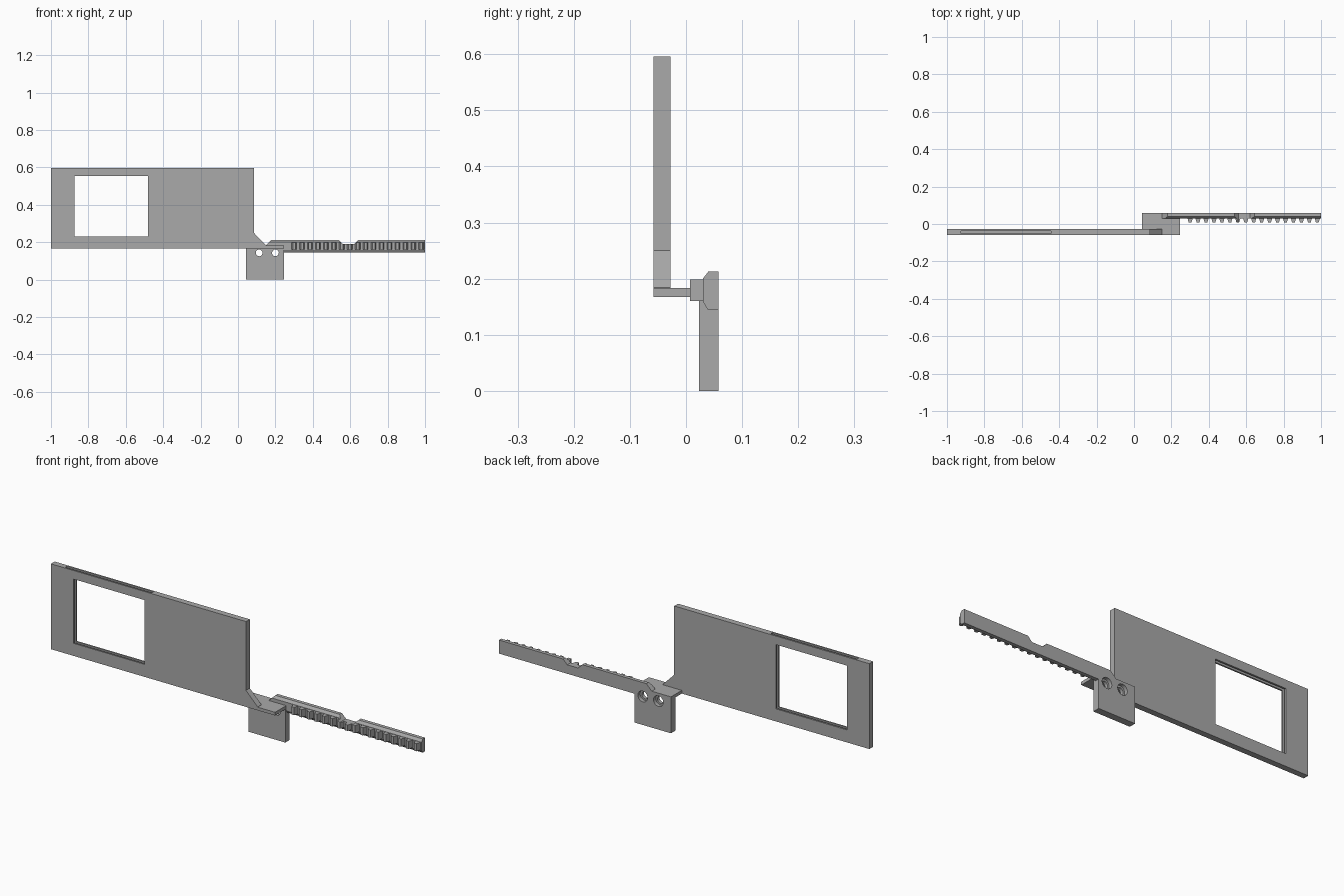
import bpy, bmesh, math
from mathutils import Matrix, Vector

if "Cube" in bpy.data.objects:
    bpy.data.objects.remove(bpy.data.objects["Cube"])

grey = bpy.data.materials.new("plain grey")
grey.diffuse_color = (0.4, 0.4, 0.4, 1)
grey.use_nodes = True
grey.node_tree.nodes["Principled BSDF"].inputs["Base Color"].default_value = grey.diffuse_color


def finish(name, bm):
    bmesh.ops.recalc_face_normals(bm, faces=bm.faces)
    mesh = bpy.data.meshes.new(name)
    bm.to_mesh(mesh)
    bm.free()
    mesh.materials.append(grey)
    ob = bpy.data.objects.new(name, mesh)
    bpy.context.collection.objects.link(ob)
    return ob


def add_prism(bm, pts, axis, lo, hi):
    """Extrude a 2D profile along an axis: x takes (y,z), y takes (x,z), z takes (x,y)."""
    def place(p):
        c = list(p)
        c.insert("xyz".index(axis), lo)
        return c
    face = bm.faces.new([bm.verts.new(place(p)) for p in pts])
    ext = bmesh.ops.extrude_face_region(bm, geom=[face])
    shift = Vector([hi - lo if a == axis else 0 for a in "xyz"])
    bmesh.ops.translate(bm, vec=shift,
                        verts=[g for g in ext["geom"] if isinstance(g, bmesh.types.BMVert)])


def prism(name, pts, axis, lo, hi):
    bm = bmesh.new()
    add_prism(bm, pts, axis, lo, hi)
    return finish(name, bm)


def rod(name, x, z, r, y0, y1):
    bm = bmesh.new()
    m = Matrix.Translation((x, (y0 + y1) / 2, z)) @ Matrix.Rotation(math.pi / 2, 4, 'X')
    bmesh.ops.create_cone(bm, cap_ends=True, segments=32, radius1=r, radius2=r,
                          depth=y1 - y0, matrix=m)
    return finish(name, bm)


def cut(ob, cutters):
    for c in cutters:
        mod = ob.modifiers.new(c.name, 'BOOLEAN')
        mod.operation = 'DIFFERENCE'
        mod.solver = 'EXACT'
        mod.object = c
        c.hide_render = True
        c.hide_set(True)


def rect(x0, x1, z0, z1):
    return [(x0, z0), (x1, z0), (x1, z1), (x0, z1)]


# Upright panel with window and a slide-in slot open at the top
panel = prism("upright_panel",
              [(-1, 0.167), (0.15, 0.167), (0.15, 0.184), (0.085, 0.25),
               (0.085, 0.596), (-1, 0.596)], 'y', -0.058, -0.028)
window = prism("window_cutter", rect(-0.875, -0.48, 0.23, 0.553), 'y', -0.1, 0.02)
slot = prism("slot_cutter", rect(-0.925, -0.445, 0.195, 0.65), 'y', -0.05, -0.037)
cut(panel, [window, slot])

# Bracket: horizontal shelf and hanging tab in one L section
bracket = prism("bracket",
                [(-0.058, 0.167), (0.023, 0.167), (0.023, 0), (0.058, 0),
                 (0.058, 0.183), (-0.058, 0.183)], 'x', 0.043, 0.247)

# Toothed bar body
bar = prism("rack_bar",
            [(0.058, 0.145), (0.039, 0.145), (0.03, 0.159), (0.03, 0.2),
             (0.04, 0.213), (0.058, 0.213)], 'x', 0.15, 1)

# Teeth along the front of the bar
bm = bmesh.new()
for i in range(17):
    x = 0.3 + i * 0.0425
    add_prism(bm, [(x - 0.015, 0.034), (x - 0.007, 0.007),
                   (x + 0.007, 0.007), (x + 0.015, 0.034)], 'z', 0.16, 0.199)
teeth = finish("rack_teeth", bm)

# Notch in the top of the rack and sloped start
notch = prism("notch_cutter", [(0.56, 0.19), (0.62, 0.19), (0.67, 0.24), (0.51, 0.24)],
              'y', -0.02, 0.1)
slope = prism("slope_cutter", [(0.1, 0.133), (0.21, 0.243), (0.1, 0.243)], 'y', -0.02, 0.1)

# Counterbored screw holes
holes = []
for x in (0.113, 0.2):
    holes.append(rod("hole_cutter", x, 0.143, 0.018, -0.02, 0.1))
    holes.append(rod("counterbore_cutter", x, 0.143, 0.027, 0.04, 0.1))

cut(bracket, holes)
cut(bar, [notch, slope] + holes[2:])
cut(teeth, [notch])
